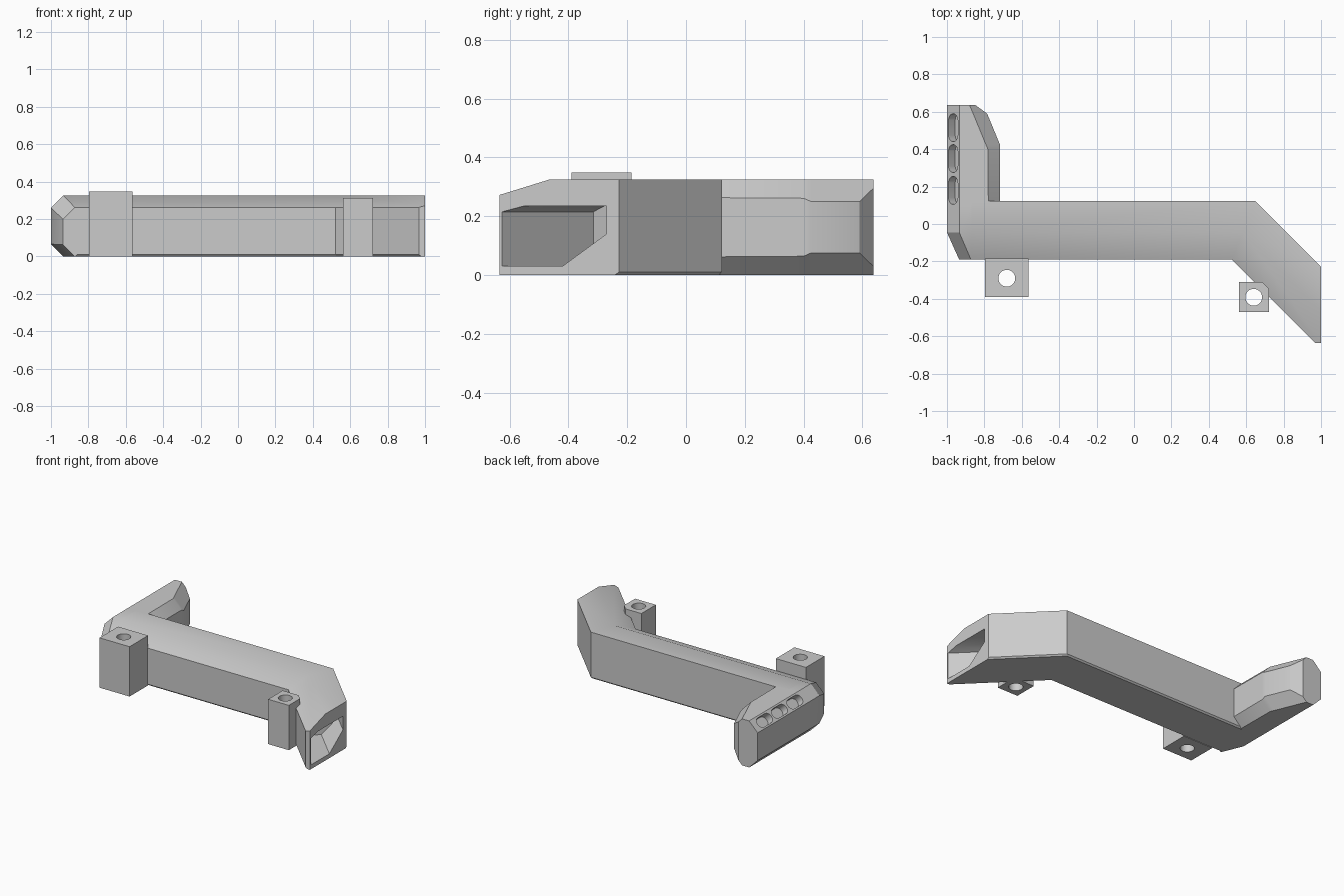
import bpy, bmesh, math
from mathutils import Vector

if "Cube" in bpy.data.objects:
    bpy.data.objects.remove(bpy.data.objects["Cube"], do_unlink=True)

grey = bpy.data.materials.new("plain grey")
grey.use_nodes = True
COLOR = (0.6, 0.6, 0.6, 1)
grey.diffuse_color = COLOR
grey.node_tree.nodes["Principled BSDF"].inputs["Base Color"].default_value = COLOR


def loft(name, rings, clip_y=None):
    """Closed solid skinned through rings of equal point count."""
    bm = bmesh.new()
    loops = [[bm.verts.new(p) for p in ring] for ring in rings]
    n = len(loops[0])
    for a, b in zip(loops, loops[1:]):
        for i in range(n):
            j = (i + 1) % n
            bm.faces.new((a[i], a[j], b[j], b[i]))
    bm.faces.new(loops[0])
    bm.faces.new(loops[-1])
    if clip_y is not None:
        geom = bm.verts[:] + bm.edges[:] + bm.faces[:]
        bmesh.ops.bisect_plane(bm, geom=geom, plane_co=(0, clip_y, 0),
                               plane_no=(0, -1, 0), clear_outer=True)
        bmesh.ops.holes_fill(bm, edges=[e for e in bm.edges if e.is_boundary])
    bmesh.ops.recalc_face_normals(bm, faces=bm.faces)
    mesh = bpy.data.meshes.new(name)
    bm.to_mesh(mesh)
    bm.free()
    mesh.materials.append(grey)
    obj = bpy.data.objects.new(name, mesh)
    bpy.context.collection.objects.link(obj)
    return obj


def activate(obj):
    bpy.ops.object.select_all(action='DESELECT')
    obj.select_set(True)
    bpy.context.view_layer.objects.active = obj


def cut(obj, cutter):
    """Subtract the cutter and discard it."""
    activate(obj)
    mod = obj.modifiers.new("cut", 'BOOLEAN')
    mod.operation = 'DIFFERENCE'
    mod.solver = 'EXACT'
    mod.object = cutter
    bpy.ops.object.modifier_apply(modifier=mod.name)
    bpy.data.objects.remove(cutter, do_unlink=True)


def finish(obj):
    activate(obj)
    bpy.ops.object.shade_smooth_by_angle(angle=math.radians(30))


# Main beam: one section swept along x, mitred into the diagonal end
section = [(-0.18, 0), (-0.19, 0.01), (-0.19, 0.262), (-0.045, 0.325),
           (0.122, 0.325), (0.122, 0.01), (0.112, 0)]


def miter(y):
    return 0.6 + 0.41 * y


beam = loft("main_beam", [
    [(-0.87, y, z) for y, z in section],
    [(miter(y), y, z) for y, z in section],
    [(1, miter(y) + y - 1, z) for y, z in section]], clip_y=-0.635)

# Pocket running diagonally into the end of the beam
pocket = [(-0.625, 0.03), (-0.625, 0.215), (-0.55, 0.235),
          (-0.27, 0.235), (-0.27, 0.14), (-0.42, 0.03)]


def along(y, z, t):
    return (1 - t, y + t, z)


cut(beam, loft("pocket_cutter", [
    [along(y, z, -0.02) for y, z in pocket],
    [along(y, z, 0.31 - (y + 0.625) / 2) for y, z in pocket]]))
finish(beam)


# Side arm: chamfered sections stacked along y
def octagon(y, x0, x1, top, c0, c1):
    return [(x0, y, c0), (x0, y, top - c0), (x0 + c0, y, top), (x1 - c1, y, top),
            (x1, y, top - c1), (x1, y, c1), (x1 - c1, y, 0), (x0 + c0, y, 0)]


arm = loft("side_arm", [
    octagon(-0.19, -0.935, -0.85, 0.262, 0.063, 0.02),
    octagon(-0.045, -1, -0.85, 0.325, 0.066, 0.02),
    octagon(0.1, -1, -0.85, 0.325, 0.066, 0.02),
    octagon(0.115, -1, -0.717, 0.325, 0.066, 0.062),
    octagon(0.4, -1, -0.717, 0.325, 0.066, 0.064),
    octagon(0.425, -1, -0.717, 0.325, 0.066, 0.075),
    octagon(0.59, -1, -0.785, 0.325, 0.066, 0.075),
    octagon(0.637, -1, -0.85, 0.325, 0.066, 0.03)])

# Three rounded slots sunk into the outer top chamfer
across = Vector((1, 0, 1)).normalized()
normal = Vector((-1, 0, 1)).normalized()
for yc in (0.18, 0.35, 0.515):
    outline = []
    for i in range(18):
        a = math.pi * (i % 9) / 8 + (math.pi if i > 8 else 0)
        shift = 0.04 if i < 9 else -0.04
        outline.append(Vector((-0.967, yc + shift + 0.035 * math.sin(a), 0.292))
                       + across * 0.035 * math.cos(a))
    cut(arm, loft("slot_cutter", [[p + normal * d for p in outline]
                                  for d in (0.03, -0.05)]))
finish(arm)


# Mounting blocks with a vertical bolt hole
def block(name, plan, height, hole):
    obj = loft(name, [[(x, y, z) for x, y in plan] for z in (0, height)])
    circle = [(hole[0] + 0.045 * math.cos(math.tau * i / 32),
               hole[1] + 0.045 * math.sin(math.tau * i / 32)) for i in range(32)]
    cut(obj, loft("hole_cutter", [[(x, y, z) for x, y in circle] for z in (-0.1, 0.5)]))
    finish(obj)


block("large_mount_block",
      [(-0.797, -0.39), (-0.565, -0.39), (-0.565, -0.185), (-0.797, -0.185)],
      0.348, (-0.68, -0.29))
block("small_mount_block",
      [(0.562, -0.47), (0.722, -0.47), (0.722, -0.347), (0.685, -0.31), (0.562, -0.31)],
      0.313, (0.64, -0.392))
